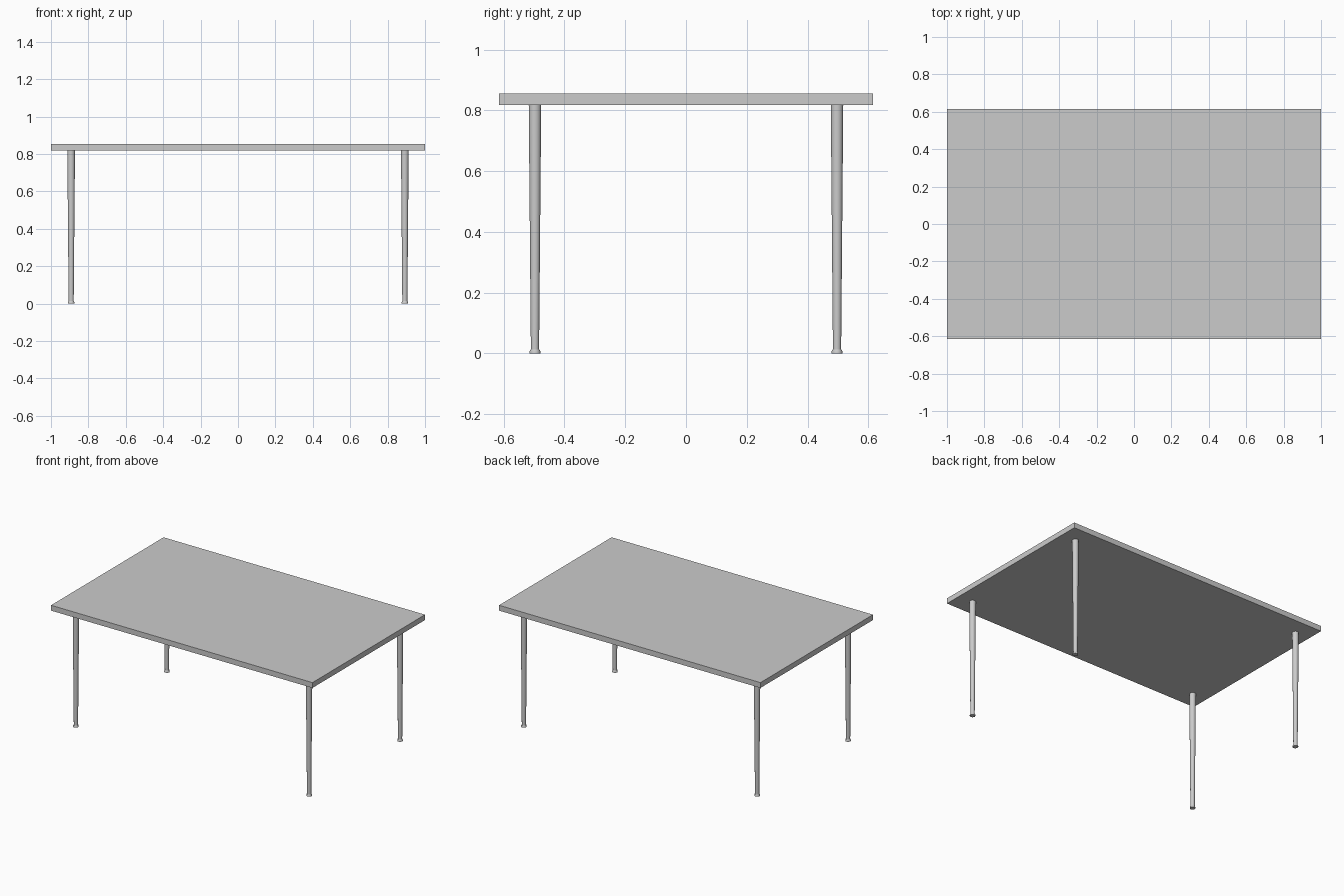
import bpy, bmesh
from math import cos, sin, tau

if "Cube" in bpy.data.objects:
    bpy.data.objects.remove(bpy.data.objects["Cube"])

TOP_Z, UNDER_Z = 0.855, 0.818
LEG_X, LEG_Y = 0.892, 0.497
SIDES = 24


def make_object(name, bm):
    bmesh.ops.recalc_face_normals(bm, faces=bm.faces)
    mesh = bpy.data.meshes.new(name)
    bm.to_mesh(mesh)
    bm.free()
    ob = bpy.data.objects.new(name, mesh)
    bpy.context.collection.objects.link(ob)
    return ob


def turned(name, profile, x, y):
    """Closed round solid from (radius, height) pairs."""
    bm = bmesh.new()
    rings = [[bm.verts.new((r * cos(tau * i / SIDES), r * sin(tau * i / SIDES), z))
              for i in range(SIDES)] for r, z in profile]
    for a, b in zip(rings, rings[1:]):
        for i in range(SIDES):
            j = (i + 1) % SIDES
            bm.faces.new((a[i], a[j], b[j], b[i]))
    bm.faces.new(rings[0][::-1])
    bm.faces.new(rings[-1])
    ob = make_object(name, bm)
    ob.location = (x, y, 0)
    bpy.ops.object.select_all(action='DESELECT')
    ob.select_set(True)
    bpy.context.view_layer.objects.active = ob
    bpy.ops.object.shade_smooth_by_angle()
    return ob


# Flat rectangular top
bm = bmesh.new()
bmesh.ops.create_cube(bm, size=1)
bmesh.ops.scale(bm, vec=(2.0, 1.23, TOP_Z - UNDER_Z), verts=bm.verts)
top = make_object("table_top", bm)
top.location.z = (TOP_Z + UNDER_Z) / 2

# Tapered legs with small flared feet
leg_profile = [(0.0135, 0.010), (0.0205, UNDER_Z)]
foot_profile = [(0.0175, 0.0), (0.0175, 0.007), (0.0145, 0.013)]
for side, sx in (("left", -1), ("right", 1)):
    for end, sy in (("front", -1), ("back", 1)):
        turned(f"{end}_{side}_leg", leg_profile, sx * LEG_X, sy * LEG_Y)
        turned(f"{end}_{side}_foot", foot_profile, sx * LEG_X, sy * LEG_Y)
